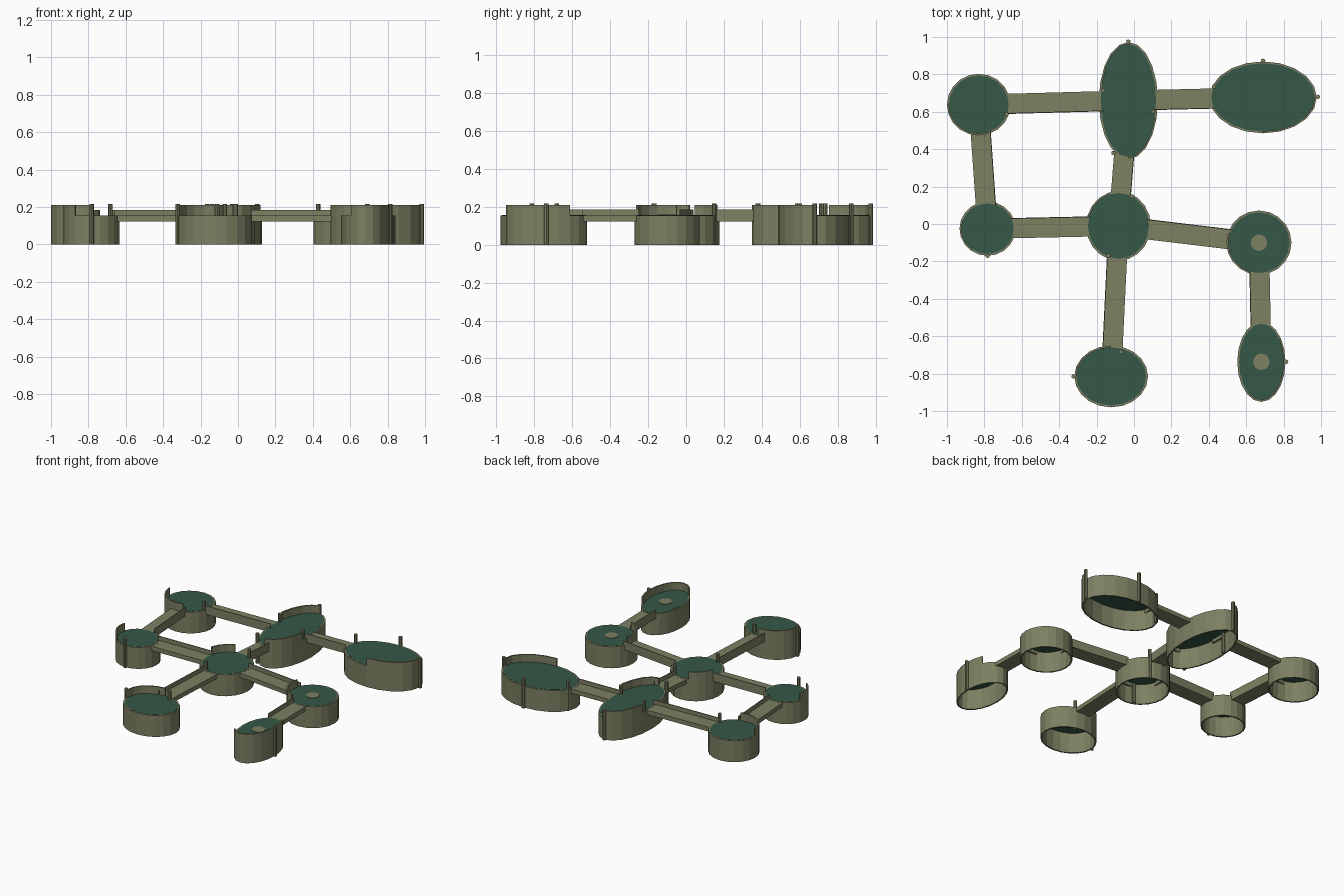
import bpy, bmesh, math
from mathutils import Vector

if "Cube" in bpy.data.objects:
    bpy.data.objects.remove(bpy.data.objects["Cube"])

SIDES = 20
DECK, RAIL, POST = 0.155, 0.21, 0.217
WALL = 0.010


def material(name, rgb):
    m = bpy.data.materials.new(name)
    m.diffuse_color = (*rgb, 1)
    m.use_nodes = True
    m.node_tree.nodes["Principled BSDF"].inputs["Base Color"].default_value = m.diffuse_color
    return m


TAN = material("olive tan", (0.205, 0.216, 0.122))
GREEN = material("deep green", (0.037, 0.098, 0.063))


def finish(bm, name, mat):
    bmesh.ops.recalc_face_normals(bm, faces=bm.faces)
    me = bpy.data.meshes.new(name)
    bm.to_mesh(me)
    bm.free()
    ob = bpy.data.objects.new(name, me)
    bpy.context.collection.objects.link(ob)
    me.materials.append(mat)
    return ob


def rim(c, step, inset):
    a = 2 * math.pi * step / SIDES
    return c[0] + (c[2] - inset) * math.cos(a), c[1] + (c[3] - inset) * math.sin(a)


def wall_arc(name, c, first, count, z0, z1):
    """Thin upright wall along part (or all) of an ellipse."""
    bm = bmesh.new()
    closed = count == SIDES
    rows = []
    for i in range(count if closed else count + 1):
        o, n = rim(c, first + i, 0), rim(c, first + i, WALL)
        rows.append([bm.verts.new((*p, z)) for p, z in ((o, z0), (o, z1), (n, z1), (n, z0))])
    for i in range(count):
        a, b = rows[i], rows[(i + 1) % len(rows)]
        for k in range(4):
            bm.faces.new((a[k], a[(k + 1) % 4], b[(k + 1) % 4], b[k]))
    if not closed:
        bm.faces.new(rows[0])
        bm.faces.new(rows[-1])
    finish(bm, name, TAN)


def disc(name, c, z0, z1, mat, sides=SIDES):
    """Elliptical prism."""
    bm = bmesh.new()
    loops = []
    for z in (z0, z1):
        loops.append([bm.verts.new((c[0] + c[2] * math.cos(2 * math.pi * i / sides),
                                    c[1] + c[3] * math.sin(2 * math.pi * i / sides), z))
                      for i in range(sides)])
        bm.faces.new(loops[-1])
    for i in range(sides):
        j = (i + 1) % sides
        bm.faces.new((loops[0][i], loops[0][j], loops[1][j], loops[1][i]))
    finish(bm, name, mat)


def beam(name, p, q, side0, side1, z0, z1):
    """Box along p-q, between two sideways offsets."""
    d = (q - p).normalized()
    n = Vector((-d.y, d.x))
    bm = bmesh.new()
    quad = [p + n * side0, q + n * side0, q + n * side1, p + n * side1]
    lo = [bm.verts.new((*v, z0)) for v in quad]
    hi = [bm.verts.new((*v, z1)) for v in quad]
    bm.faces.new(lo)
    bm.faces.new(hi)
    for i in range(4):
        j = (i + 1) % 4
        bm.faces.new((lo[i], lo[j], hi[j], hi[i]))
    finish(bm, name, TAN)


# Rooms: centre x, y, radius x, y; then raised parapet arcs (first step, step count)
rooms = {
    "back_left": ((-0.83, 0.638, 0.17, 0.165), [(10, 6)]),
    "back_middle": ((-0.03, 0.66, 0.158, 0.313), [(5, 4), (15, 4)]),
    "back_right": ((0.69, 0.677, 0.287, 0.192), [(15, 5)]),
    "middle_left": ((-0.783, -0.025, 0.15, 0.145), [(9, 4)]),
    "centre": ((-0.083, -0.01, 0.173, 0.186), [(6, 3)]),
    "middle_right": ((0.668, -0.10, 0.174, 0.172), [(9, 5)]),
    "front_middle": ((-0.122, -0.815, 0.197, 0.165), [(5, 5)]),
    "front_right": ((0.681, -0.737, 0.129, 0.214), [(13, 9)]),
}
for name, (c, arcs) in rooms.items():
    wall_arc(name + "_wall", c, 0, SIDES, 0, DECK)
    disc(name + "_floor", (c[0], c[1], c[2] - WALL, c[3] - WALL), DECK - 0.008, DECK + 0.001, GREEN)
    for i, (first, count) in enumerate(arcs):
        wall_arc(f"{name}_parapet_{i}", c, first, count, DECK, RAIL)

# Round floor plates
for name in ("middle_right", "front_right"):
    c = rooms[name][0]
    disc(name + "_plate", (c[0], c[1], 0.044, 0.044), DECK - 0.002, DECK + 0.004, TAN, 16)

# Bridges: from, to, side of the low rail (+1 is left of travel)
bridges = [
    ("back_left", "back_middle", -1), ("back_middle", "back_right", -1),
    ("back_left", "middle_left", 1), ("middle_left", "centre", 1),
    ("centre", "middle_right", 1), ("back_middle", "centre", 1),
    ("centre", "front_middle", -1), ("middle_right", "front_right", -1),
]


def edge_distance(c, d):
    return 1 / math.hypot(d.x / c[2], d.y / c[3])


for a, b, s in bridges:
    ca, cb = rooms[a][0], rooms[b][0]
    pa, pb = Vector(ca[:2]), Vector(cb[:2])
    d = (pb - pa).normalized()
    p = pa + d * (edge_distance(ca, d) - 0.025)
    q = pb - d * (edge_distance(cb, d) - 0.025)
    h = 0.054
    beam(f"bridge_{a}_to_{b}", p, q, -h, h, 0.123, DECK - 0.001)
    beam(f"bridge_rail_{a}_to_{b}", p, q, s * (h - 0.005), s * h, DECK - 0.001, 0.185)

# Slim posts around the room edges
posts = [(-0.682, 0.587), (-0.165, 0.715), (0.102, 0.60), (0.428, 0.735), (-0.11, 0.38),
         (-0.012, 0.148), (-0.138, -0.168), (-0.07, -0.683), (-0.03, 0.975), (0.69, 0.873),
         (0.983, 0.68), (-0.783, -0.17), (-0.323, -0.815), (0.813, -0.737)]
for i, (x, y) in enumerate(posts):
    disc(f"post_{i}", (x, y, 0.012, 0.012), 0, POST, TAN, 8)
